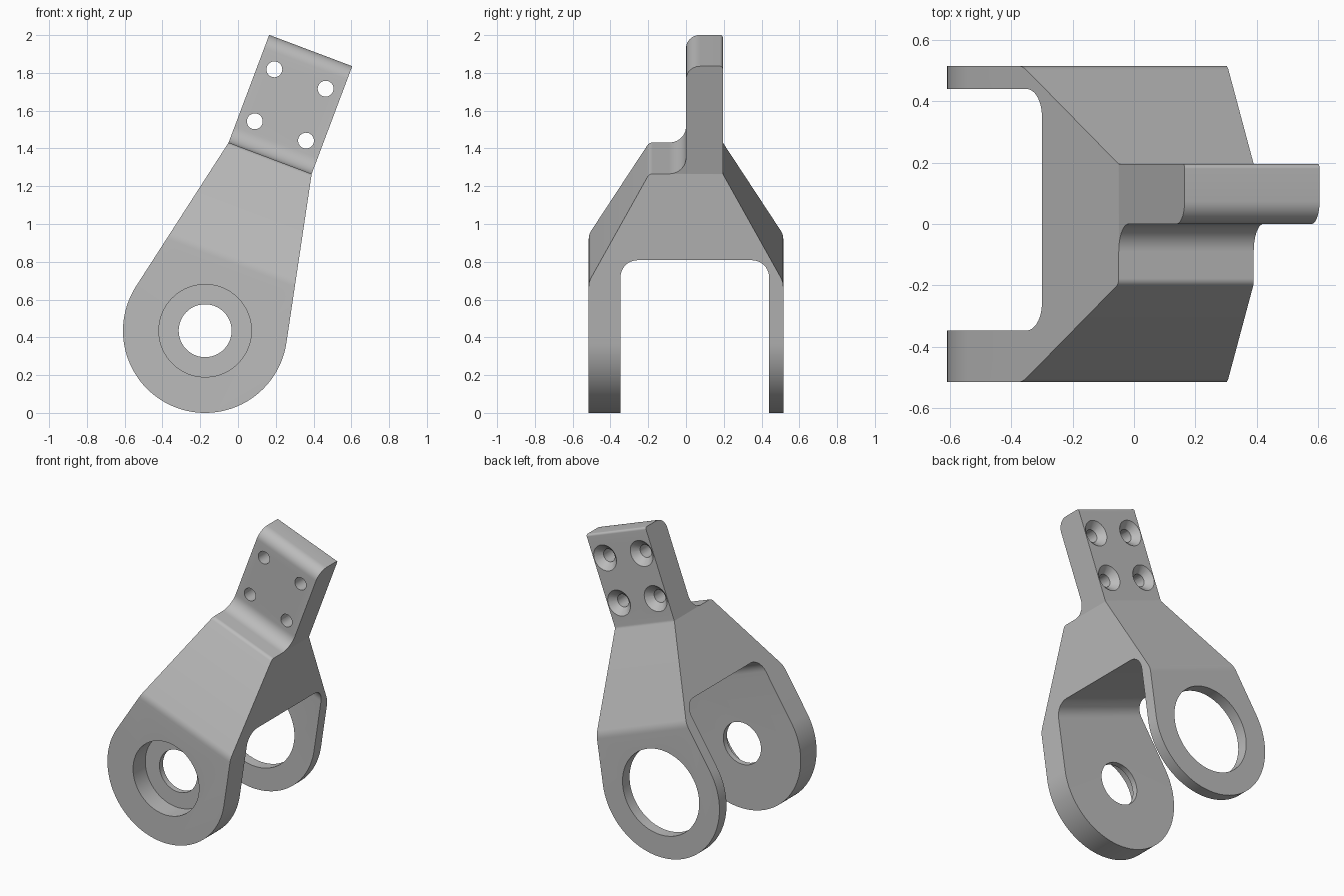
import bpy
import bmesh
from math import acos, atan2, cos, sin, tan, hypot, radians, pi
from mathutils import Vector, Matrix

if "Cube" in bpy.data.objects:
    bpy.data.objects.remove(bpy.data.objects["Cube"], do_unlink=True)

TILT = radians(20.65)
EYE_R = 0.435               # outer radius of the fork arms
HALF_W, SHOULDER, TOP = 0.235, 0.976, 1.585
ARM_Y = 0.515

grey = bpy.data.materials.new("plain_grey")
grey.use_nodes = True
colour = (0.5, 0.5, 0.5, 1)
grey.diffuse_color = colour
grey.node_tree.nodes["Principled BSDF"].inputs["Base Color"].default_value = colour


def rounded(corners):
    """Closed polygon from (x, y, radius) corners, each filleted."""
    out = []
    for i, (x, y, r) in enumerate(corners):
        p = Vector((x, y))
        if r == 0:
            out.append(p)
            continue
        a = (Vector(corners[i - 1][:2]) - p).normalized()
        b = (Vector(corners[(i + 1) % len(corners)][:2]) - p).normalized()
        half = a.angle(b) / 2
        centre = p + (a + b).normalized() * r / sin(half)
        start = p + a * r / tan(half) - centre
        end = p + b * r / tan(half) - centre
        sweep = atan2(start.x * end.y - start.y * end.x, start.dot(end))
        steps = max(4, int(abs(sweep) / radians(8)))
        for k in range(steps + 1):
            t = sweep * k / steps
            out.append(centre + Vector((start.x * cos(t) - start.y * sin(t),
                                        start.x * sin(t) + start.y * cos(t))))
    return out


def finish(name, bm):
    bmesh.ops.recalc_face_normals(bm, faces=bm.faces)
    mesh = bpy.data.meshes.new(name)
    bm.to_mesh(mesh)
    bm.free()
    mesh.materials.append(grey)
    obj = bpy.data.objects.new(name, mesh)
    bpy.context.collection.objects.link(obj)
    return obj


def prism(name, points, place, direction):
    """Extrude a flat polygon; place maps 2D points into space."""
    bm = bmesh.new()
    face = bm.faces.new([bm.verts.new(place(p)) for p in points])
    extruded = bmesh.ops.extrude_face_region(bm, geom=[face])["geom"]
    bmesh.ops.translate(bm, vec=direction,
                        verts=[v for v in extruded if isinstance(v, bmesh.types.BMVert)])
    return finish(name, bm)


def bore(x, z, y0, y1, r0, r1=None, segments=64):
    """Round cutter along y, from radius r0 at y0 to r1 at y1."""
    bm = bmesh.new()
    bmesh.ops.create_cone(bm, cap_ends=True, segments=segments, radius1=r0,
                          radius2=r0 if r1 is None else r1, depth=y1 - y0,
                          matrix=Matrix.Translation((x, (y0 + y1) / 2, z))
                          @ Matrix.Rotation(-pi / 2, 4, "X"))
    return finish("bore_cutter", bm)


def combine(obj, other, operation):
    mod = obj.modifiers.new("cut", "BOOLEAN")
    mod.operation, mod.solver, mod.object = operation, "EXACT", other
    bpy.context.view_layer.update()
    graph = bpy.context.evaluated_depsgraph_get()
    mesh = bpy.data.meshes.new_from_object(obj.evaluated_get(graph))
    obj.modifiers.clear()
    obj.data = mesh
    bpy.data.objects.remove(other, do_unlink=True)


# Fork with offset mounting plate: side profile swept across the width
profile = rounded([
    (-ARM_Y, -0.6, 0), (-ARM_Y, 0.41, 0.1), (-0.195, SHOULDER, 0.03),
    (0, SHOULDER, 0.09), (0, TOP, 0.075), (0.195, TOP, 0.015),
    (0.195, SHOULDER, 0.03), (ARM_Y, 0.41, 0.1), (ARM_Y, -0.6, 0),
    (0.44, -0.6, 0), (0.44, 0.524, 0.09), (-0.347, 0.524, 0.09), (-0.347, -0.6, 0),
])
bracket = prism("fork_bracket", profile, lambda p: (-0.6, p.x, p.y), (1.2, 0, 0))

# Outline: round eye, tangent tapered sides, straight plate
tangent = atan2(SHOULDER, HALF_W) - acos(EYE_R / hypot(HALF_W, SHOULDER))
first, last = pi - tangent, 2 * pi + tangent
STEPS = 72
outline = [Vector((EYE_R * cos(a), EYE_R * sin(a)))
           for a in (first + (last - first) * i / STEPS for i in range(STEPS + 1))]
outline += [Vector(p) for p in ((HALF_W, SHOULDER), (HALF_W, TOP + 0.1),
                                (-HALF_W, TOP + 0.1), (-HALF_W, SHOULDER))]
combine(bracket, prism("outline_cutter", outline,
                       lambda p: (p.x, -0.7, p.y), (0, 1.4, 0)), "INTERSECT")

# Front arm: bearing pocket and shaft hole; rear arm: wide hole
combine(bracket, bore(0, 0, -0.7, -0.385, 0.245), "DIFFERENCE")
combine(bracket, bore(0, 0, -0.6, -0.2, 0.14), "DIFFERENCE")
combine(bracket, bore(0, 0, 0.3, 0.7, 0.285), "DIFFERENCE")

# Four screw holes, countersunk from the rear
for x in (-0.145, 0.145):
    for z in (1.13, 1.424):
        combine(bracket, bore(x, z, -0.1, 0.3, 0.042, segments=32), "DIFFERENCE")
        combine(bracket, bore(x, z, 0.151, 0.205, 0.041, 0.095, 32), "DIFFERENCE")

# Lean the finished part and set it on the ground
bracket.data.transform(Matrix.Translation((-0.174, 0, EYE_R))
                       @ Matrix.Rotation(TILT, 4, "Y"))
bpy.ops.object.select_all(action="DESELECT")
bracket.select_set(True)
bpy.context.view_layer.objects.active = bracket
bpy.ops.object.shade_smooth_by_angle(angle=radians(20))
